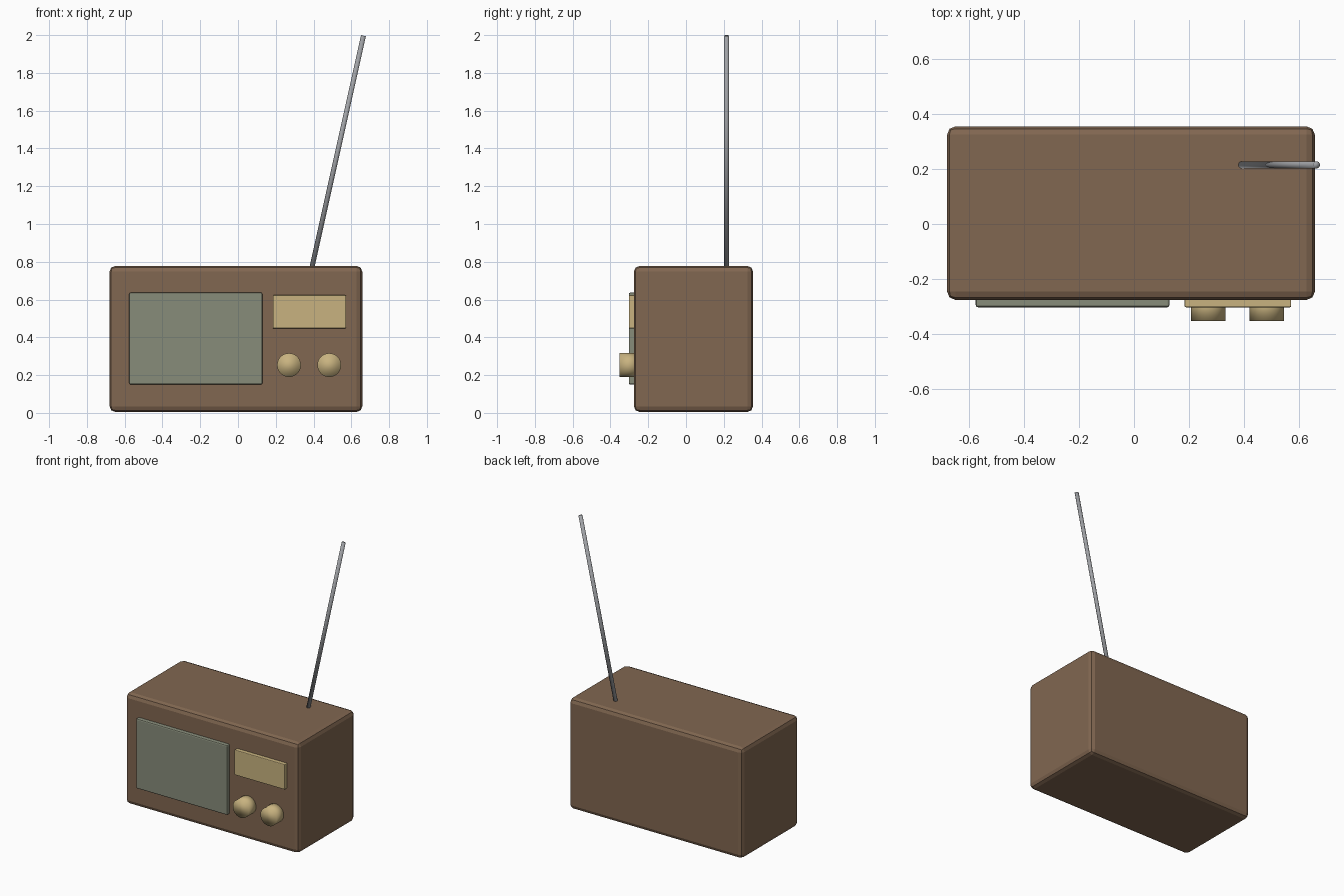
import bpy
from mathutils import Vector

cube = bpy.data.objects.get("Cube")
if cube:
    bpy.data.objects.remove(cube, do_unlink=True)


def material(name, rgb):
    m = bpy.data.materials.new(name)
    m.use_nodes = True
    m.diffuse_color = (*rgb, 1)
    m.node_tree.nodes["Principled BSDF"].inputs["Base Color"].default_value = (*rgb, 1)
    return m


brown = material("brown wood", (0.22, 0.135, 0.082))
green = material("grey green cloth", (0.245, 0.265, 0.195))
cream = material("cream", (0.58, 0.45, 0.215))
steel = material("steel", (0.35, 0.36, 0.38))


def box(name, low, high, mat, bevel, segments):
    """Rounded box between two opposite corners."""
    low, high = Vector(low), Vector(high)
    bpy.ops.mesh.primitive_cube_add(size=1, location=(low + high) / 2)
    ob = bpy.context.object
    ob.name = name
    ob.scale = high - low
    bpy.ops.object.transform_apply(location=False, rotation=False, scale=True)
    mod = ob.modifiers.new("rounded edges", "BEVEL")
    mod.width, mod.segments = bevel, segments
    ob.data.materials.append(mat)
    return ob


def rod(name, start, end, radius, mat, sides):
    """Smooth-shaded cylinder between two points."""
    start, end = Vector(start), Vector(end)
    axis = end - start
    bpy.ops.mesh.primitive_cylinder_add(vertices=sides, radius=radius,
                                        depth=axis.length, location=(start + end) / 2)
    ob = bpy.context.object
    ob.name = name
    ob.rotation_euler = axis.to_track_quat("Z", "Y").to_euler()
    ob.data.materials.append(mat)
    bpy.ops.object.shade_smooth()
    return ob


# Case
box("case", (-0.68, -0.276, 0.005), (0.658, 0.355, 0.778), brown, 0.03, 2)

# Speaker panel and tuning dial on the front
box("speaker_panel", (-0.576, -0.303, 0.15), (0.129, -0.25, 0.637), green, 0.008, 2)
box("tuning_dial", (0.184, -0.303, 0.447), (0.572, -0.25, 0.623), cream, 0.005, 2)

# Knobs
for side, x in (("right", 0.27), ("left", 0.483)):
    rod("knob_" + side, (x, -0.25, 0.253), (x, -0.353, 0.253), 0.063, cream, 32)

# Leaning aerial
rod("aerial", (0.387, 0.215, 0.75), (0.664, 0.215, 1.997), 0.013, steel, 16)
